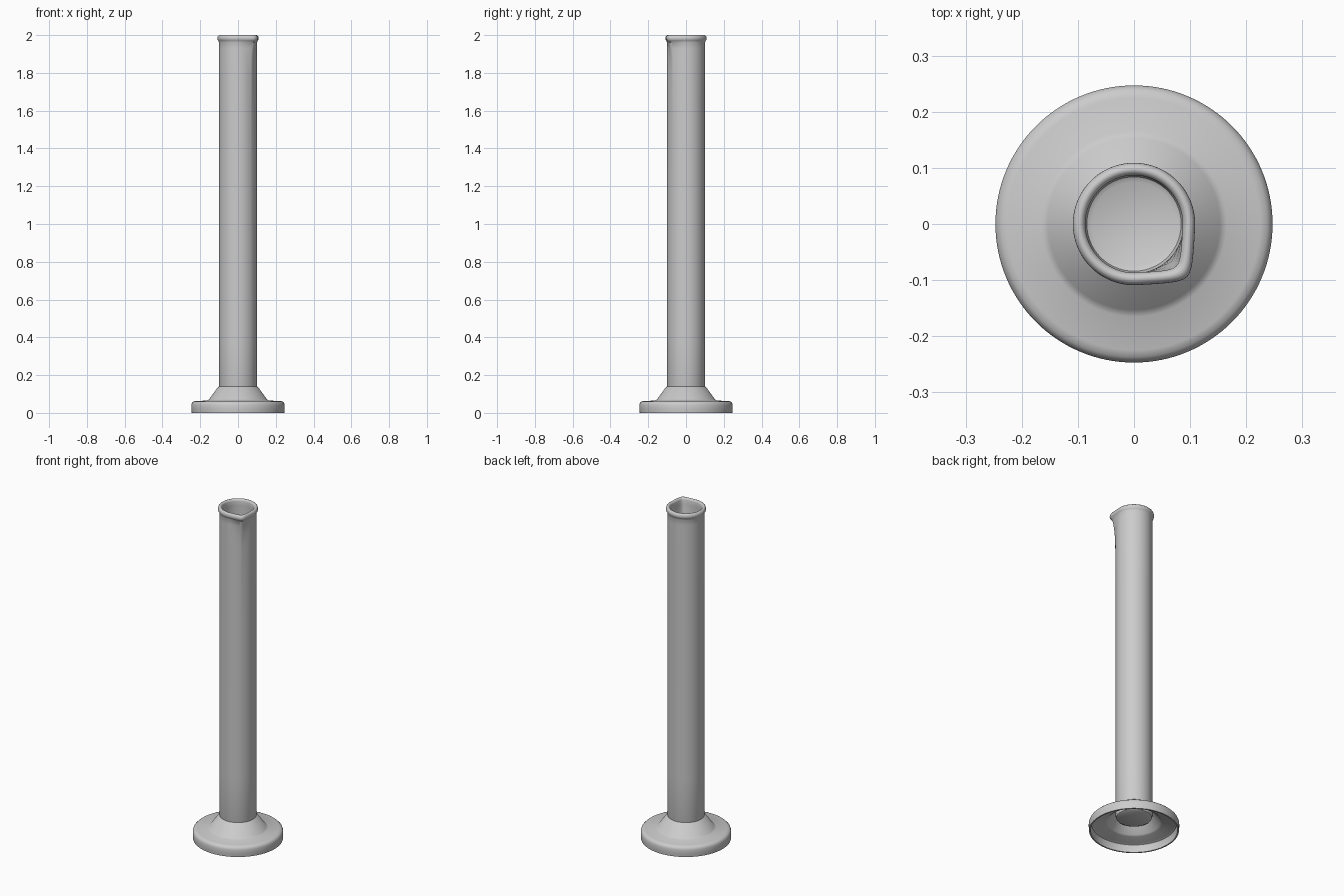
import bpy, math

if "Cube" in bpy.data.objects:
    bpy.data.objects.remove(bpy.data.objects["Cube"])

SEG = 128
SPOUT_ANGLE = -math.pi / 4


def spout_scale(angle, k):
    """Radius factor of a circle drawn out to a rounded corner by tangent lines."""
    a = (angle - SPOUT_ANGLE + math.pi) % (2 * math.pi) - math.pi
    if k <= 0:
        return 1.0
    phi = math.acos(1 / (1 + k))
    a = math.sqrt(a * a + (0.13 * min(1, k / 0.3)) ** 2)
    return 1 / math.cos(phi - a) if a < phi else 1.0


def lathe(name, profile, closed):
    """Revolve (radius, z, spout amount) points around z."""
    verts, faces = [], []
    for r, z, k in profile:
        for i in range(SEG):
            t = 2 * math.pi * i / SEG
            rr = r * spout_scale(t, k)
            verts.append((rr * math.cos(t), rr * math.sin(t), z))
    n = len(profile)
    for j in range(n if closed else n - 1):
        j2 = (j + 1) % n
        for i in range(SEG):
            i2 = (i + 1) % SEG
            faces.append((j * SEG + i, j * SEG + i2, j2 * SEG + i2, j2 * SEG + i))
    if not closed:
        faces.append(tuple(reversed(range(SEG))))
        faces.append(tuple((n - 1) * SEG + i for i in range(SEG)))
    mesh = bpy.data.meshes.new(name)
    mesh.from_pydata(verts, [], faces)
    obj = bpy.data.objects.new(name, mesh)
    bpy.context.collection.objects.link(obj)
    bpy.ops.object.select_all(action='DESELECT')
    obj.select_set(True)
    bpy.context.view_layer.objects.active = obj
    bpy.ops.object.shade_smooth_by_angle(angle=math.radians(35))
    return obj


# Glass tube: outer wall, beaded lip with pouring spout, inner wall and floor
K = 0.36
outer = [(0.085, 0.075, 0), (0.096, 0.081, 0), (0.1, 0.095, 0), (0.1, 0.4, 0),
         (0.1, 1.5, 0.008), (0.101, 1.8, 0.02), (0.101, 1.88, 0.06),
         (0.101, 1.93, 0.15), (0.101, 1.962, 0.27)]
lip = [(0.0975 + 0.0115 * math.cos(t), 1.9835 + 0.0165 * math.sin(t), K)
       for t in [math.radians(-55 + 215 * i / 12) for i in range(13)]]
inner = [(0.088, 1.962, 0.33), (0.088, 1.93, 0.2), (0.088, 1.88, 0.09),
         (0.088, 1.8, 0.02), (0.088, 1.5, 0.008), (0.088, 0.4, 0),
         (0.088, 0.11, 0), (0.084, 0.098, 0), (0.075, 0.093, 0)]
lathe("cylinder_tube", outer + lip + inner, False)

# Hollow foot: rounded disc with a conical collar, open underneath
foot = [(0.245, 0), (0.247, 0.02), (0.247, 0.042), (0.244, 0.052), (0.237, 0.059),
        (0.225, 0.063), (0.165, 0.065), (0.153, 0.072), (0.106, 0.137), (0.099, 0.14),
        (0.099, 0.115), (0.145, 0.058), (0.155, 0.051), (0.222, 0.049),
        (0.232, 0.044), (0.236, 0.035), (0.237, 0)]
lathe("foot_base", [(r, z, 0) for r, z in foot], True)
